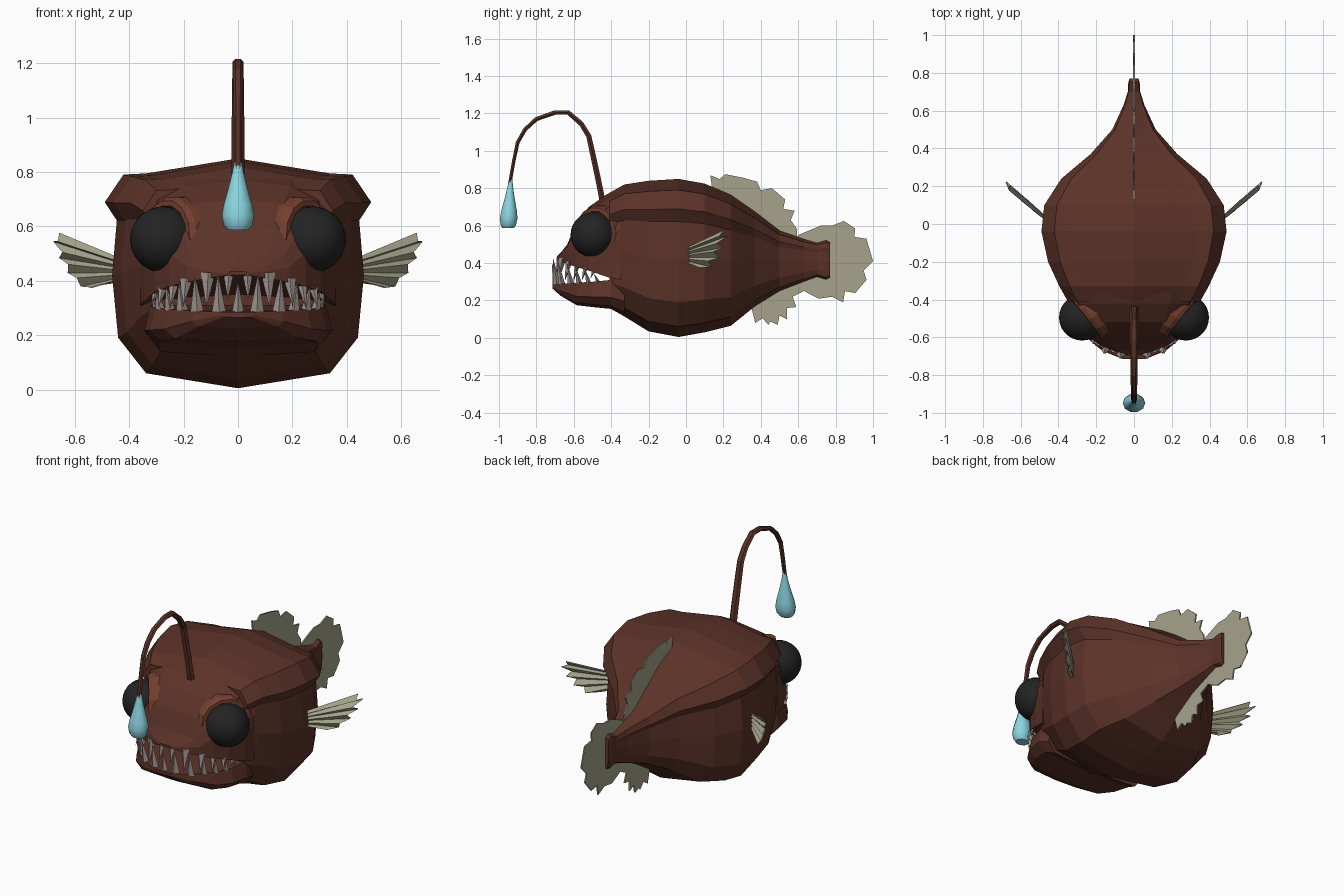
import bpy, bmesh, math
from mathutils import Vector, Matrix

if "Cube" in bpy.data.objects:
    bpy.data.objects.remove(bpy.data.objects["Cube"])


def mat(name, rgb):
    m = bpy.data.materials.new(name)
    m.diffuse_color = (*rgb, 1)
    m.use_nodes = True
    m.node_tree.nodes["Principled BSDF"].inputs["Base Color"].default_value = m.diffuse_color
    return m


SKIN = mat("brown skin", (0.105, 0.032, 0.021))
RIM = mat("eyelid brown", (0.175, 0.050, 0.028))
EYE = mat("eye black", (0.017, 0.017, 0.017))
FIN = mat("fin olive grey", (0.38, 0.37, 0.26))
TOOTH = mat("tooth grey", (0.38, 0.32, 0.30))
GLOW = mat("lure cyan", (0.26, 0.67, 0.75))


def make(name, bm, material, smooth=None):
    bmesh.ops.recalc_face_normals(bm, faces=bm.faces)
    me = bpy.data.meshes.new(name)
    bm.to_mesh(me)
    bm.free()
    ob = bpy.data.objects.new(name, me)
    bpy.context.collection.objects.link(ob)
    me.materials.append(material)
    if smooth:
        bpy.ops.object.select_all(action='DESELECT')
        ob.select_set(True)
        bpy.context.view_layer.objects.active = ob
        bpy.ops.object.shade_smooth_by_angle(angle=math.radians(smooth))
    return ob


def loft(name, rings, material, smooth=None):
    """Skin closed rings of equal length and cap both ends."""
    bm = bmesh.new()
    vs = [[bm.verts.new(p) for p in r] for r in rings]
    n = len(vs[0])
    for a, b in zip(vs, vs[1:]):
        for i in range(n):
            j = (i + 1) % n
            bm.faces.new((a[i], a[j], b[j], b[i]))
    bm.faces.new(vs[0])
    bm.faces.new(vs[-1])
    return make(name, bm, material, smooth)


def section_loft(name, half, stations, material):
    """half: (x, height) fractions from top to bottom; stations: y, half width, top, bottom."""
    full = half + [(-x, t) for x, t in reversed(half) if x]
    loft(name, [[(x * w, y, lo + t * (hi - lo)) for x, t in full]
                for y, w, hi, lo in stations], material)


# Body with overhanging side ridge, tapering to the tail
section_loft("body",
             [(0, 1), (.69, .935), (.86, .93), (1, .81), (.91, .73),
              (.945, .49), (.9, .22), (.69, .065), (0, 0)],
             [(-.41, .35, .775, .16), (-.33, .395, .82, .115), (-.2, .455, .84, .035),
              (-.04, .49, .85, .005), (.1, .475, .825, .03), (.24, .385, .765, .065),
              (.37, .23, .675, .17), (.5, .115, .575, .25), (.63, .055, .53, .3),
              (.70, .033, .51, .325), (.75, .03, .525, .31), (.77, .024, .515, .32)], SKIN)

# Upper head down to the upper lip
section_loft("upper_head",
             [(0, 1), (.55, .95), (.85, .83), (1, .55), (1, 0), (.5, .04), (0, .06)],
             [(-.35, .36, .80, .31), (-.42, .345, .77, .325), (-.52, .305, .70, .36),
              (-.59, .25, .605, .38), (-.635, .19, .50, .395), (-.67, .11, .455, .41),
              (-.69, .04, .435, .42)], SKIN)

# Lower jaw
section_loft("lower_jaw",
             [(0, 1), (.94, 1), (1, .4), (.86, .1), (0, 0)],
             [(-.33, .33, .31, .12), (-.40, .345, .31, .155), (-.50, .325, .30, .165),
              (-.585, .27, .295, .175), (-.67, .17, .29, .225), (-.715, .06, .285, .265)], SKIN)


# Teeth: four-sided fangs, one helper for both rows
def teeth(name, spots):
    bm = bmesh.new()
    for x, y, z0, z1, r in spots:
        for s in (-1, 1) if x else (1,):
            lean = Vector((s * x * .06, -.022, z1))
            base = [bm.verts.new((s * x + r * math.cos(a), y + r * .8 * math.sin(a), z0))
                    for a in (0, math.pi / 2, math.pi, -math.pi / 2)]
            tip = bm.verts.new((s * x + lean.x, y + lean.y, lean.z))
            for i in range(4):
                bm.faces.new((base[i], base[(i + 1) % 4], tip))
            bm.faces.new(base)
    make(name, bm, TOOTH)


teeth("upper_teeth", [(.035, -.675, .43, .33, .02), (.11, -.66, .43, .30, .027),
                      (.19, -.625, .41, .305, .024), (.235, -.58, .395, .30, .02),
                      (.275, -.535, .38, .305, .018), (.30, -.49, .365, .315, .014)])
teeth("lower_teeth", [(0, -.695, .285, .40, .022), (.07, -.69, .285, .43, .026),
                      (.15, -.665, .285, .42, .025), (.205, -.615, .29, .40, .022),
                      (.25, -.57, .29, .385, .02), (.285, -.52, .295, .37, .018),
                      (.30, -.47, .30, .345, .014)])

# Eyes with raised lids
for s, side in ((1, "left"), (-1, "right")):
    axis = Vector((.78 * s, -.62, .06)).normalized()
    turn = axis.to_track_quat('Z', 'Y').to_matrix().to_4x4()
    bm = bmesh.new()
    bmesh.ops.create_uvsphere(bm, u_segments=24, v_segments=14, radius=.122,
                              matrix=Matrix.Translation((.275 * s, -.495, .552)) @ turn)
    make(side + "_eye", bm, EYE, 60)
    place = Matrix.Translation((.25 * s, -.475, .552)) @ turn
    rings = [[place @ Vector((r * math.cos(a), r * math.sin(a), h))
              for a in [k * math.tau / 14 for k in range(14)]]
             for r, h in ((.165, -.06), (.158, .0), (.145, .022), (.125, .022), (.11, -.01))]
    loft(side + "_eyelid", rings, RIM)

# Fishing rod: tapered six-sided tube
path = [(-.44, .70), (-.47, .85), (-.50, .99), (-.52, 1.08), (-.56, 1.145), (-.63, 1.205),
        (-.70, 1.205), (-.80, 1.17), (-.86, 1.115), (-.90, 1.045), (-.92, .95), (-.945, .81)]
rings = []
for i, (y, z) in enumerate(path):
    a, b = path[max(i - 1, 0)], path[min(i + 1, len(path) - 1)]
    d = Vector((0, b[0] - a[0], b[1] - a[1])).normalized()
    nrm = Vector((0, -d.z, d.y))
    r = .018 - .008 * i / (len(path) - 1)
    rings.append([Vector((1.4 * r * math.cos(t), y, z)) + nrm * r * math.sin(t)
                  for t in [k * math.tau / 6 for k in range(6)]])
loft("rod", rings, SKIN)

# Glowing teardrop lure
loft("lure", [[(r * 1.15 * math.cos(t), -.95 + (z - .6) * .05 + r * .95 * math.sin(t), z)
               for t in [k * math.tau / 10 for k in range(10)]]
              for z, r in ((.587, .034), (.605, .046), (.64, .052), (.68, .046),
                           (.74, .031), (.80, .018), (.853, .009))], GLOW, 50)


# Fins: thin jagged plates
def plate(name, outline):
    bm = bmesh.new()
    f = bm.faces.new([bm.verts.new((0, y, z)) for y, z in outline])
    bmesh.ops.triangulate(bm, faces=[f])
    ob = make(name, bm, FIN)
    mod = ob.modifiers.new("thickness", 'SOLIDIFY')
    mod.thickness, mod.offset = .008, 0


plate("dorsal_fin", [(.15, .72), (.13, .87), (.18, .85), (.21, .875), (.24, .84), (.31, .855),
                     (.34, .815), (.38, .835), (.40, .79), (.46, .80), (.45, .75), (.53, .74),
                     (.52, .69), (.58, .68), (.56, .63), (.595, .58), (.59, .50), (.45, .5)])
plate("anal_fin", [(.34, .25), (.355, .14), (.37, .08), (.41, .105), (.44, .07), (.46, .10),
                   (.49, .07), (.50, .12), (.54, .10), (.54, .16), (.59, .165), (.57, .22),
                   (.63, .25), (.62, .33), (.5, .35)])
plate("tail_fin", [(.60, .48), (.60, .55), (.66, .575), (.72, .60), (.78, .60), (.845, .625),
                   (.845, .58), (.905, .585), (.90, .54), (.965, .53), (.94, .48), (1, .41),
                   (.95, .36), (.965, .31), (.90, .30), (.905, .24), (.85, .25), (.84, .19),
                   (.78, .22), (.71, .21), (.65, .24), (.59, .28), (.60, .36)])

# Pectoral fins: pleated fans, (reach, height) along the tip edge
tips = [(.92, .575), (.88, .545), (1, .545), (.82, .505), (.92, .485), (.74, .46),
        (.80, .43), (.62, .41), (.62, .38), (.42, .375), (.40, .385)]
for s, side in ((1, "left"), (-1, "right")):
    bm = bmesh.new()
    rows = []
    for i, (u, z) in enumerate(tips):
        k = .011 if i % 2 else -.011
        root = (s * (.42 + k * .3), -.01 - k * .3, .475 - .0075 * i)
        tip = (s * (.42 + .265 * u + k * .68), -.01 + .225 * u - k * .74, z)
        rows.append((bm.verts.new(root), bm.verts.new(tip)))
    for a, b in zip(rows, rows[1:]):
        bm.faces.new((a[0], a[1], b[1], b[0]))
    ob = make(side + "_pectoral_fin", bm, FIN)
    mod = ob.modifiers.new("thickness", 'SOLIDIFY')
    mod.thickness, mod.offset = .006, 0
